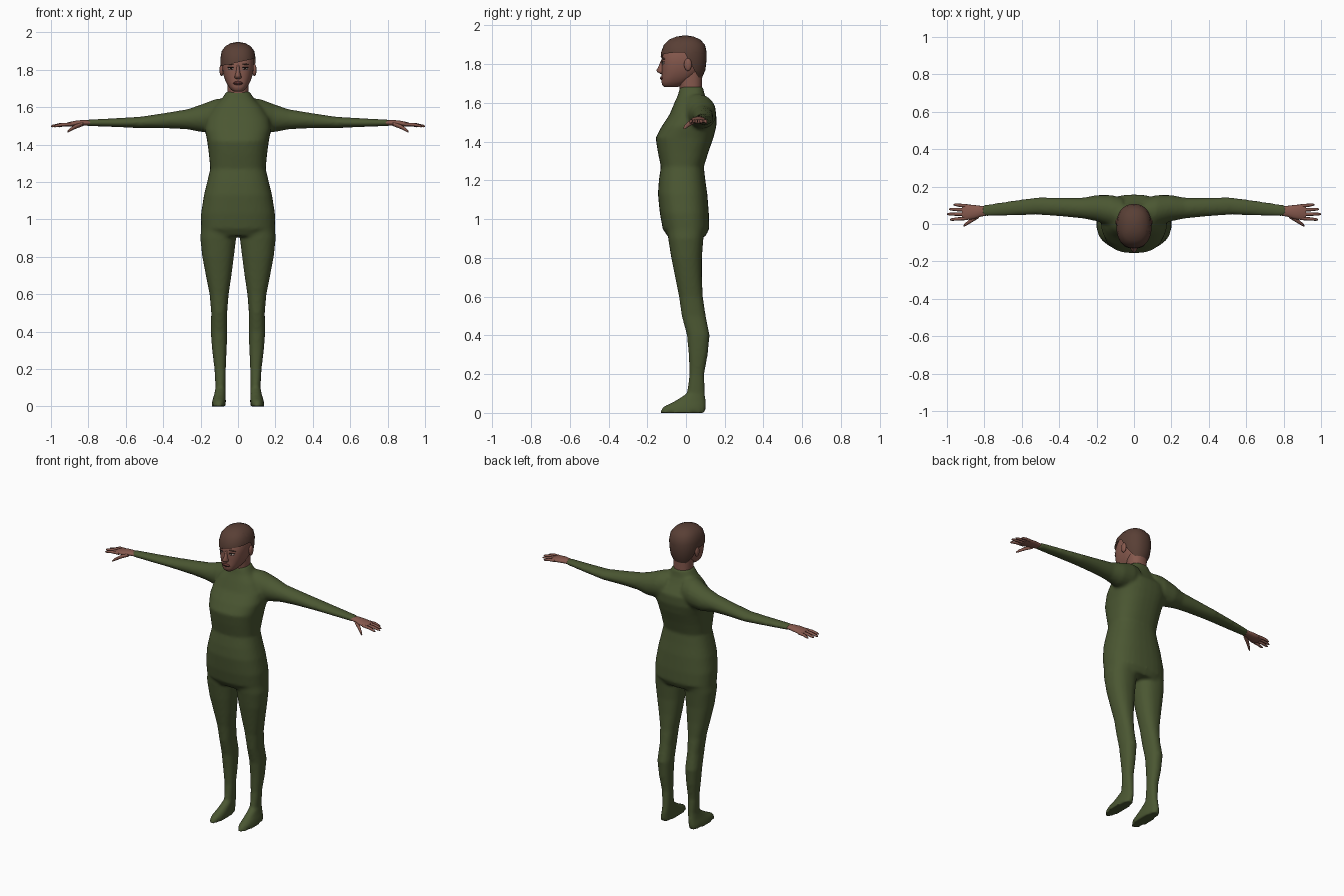
import bpy, bmesh, math
from mathutils import Vector, Matrix

if "Cube" in bpy.data.objects:
    bpy.data.objects.remove(bpy.data.objects["Cube"], do_unlink=True)


def material(name, color):
    mat = bpy.data.materials.new(name)
    mat.use_nodes = True
    rgba = (*color, 1.0)
    mat.diffuse_color = rgba
    mat.node_tree.nodes["Principled BSDF"].inputs["Base Color"].default_value = rgba
    return mat


GREEN = material("olive_suit", (0.07, 0.095, 0.032))
SKIN = material("skin", (0.24, 0.1, 0.075))
HAIR = material("brown_hair", (0.1, 0.05, 0.036))
LIPS = material("lips", (0.12, 0.035, 0.03))
WHITE = material("eye_white", (0.4, 0.34, 0.31))
DARK = material("dark_detail", (0.02, 0.012, 0.01))


def oval(rx, ry, power, sides):
    """Points of a rounded-box oval."""
    pts = []
    for i in range(sides):
        a = 2 * math.pi * i / sides
        c, s = math.cos(a), math.sin(a)
        pts.append((rx * math.copysign(abs(c) ** (2 / power), c),
                    ry * math.copysign(abs(s) ** (2 / power), s)))
    return pts


def loft(bm, rings):
    """Skin a closed tube over a list of point rings."""
    loops = [[bm.verts.new(p) for p in ring] for ring in rings]
    n = len(loops[0])
    for a, b in zip(loops, loops[1:]):
        for i in range(n):
            j = (i + 1) % n
            bm.faces.new((a[i], a[j], b[j], b[i]))
    bm.faces.new(loops[0][::-1])
    bm.faces.new(loops[-1])


def upright(bm, sections, power=2.3, sides=28):
    """Loft up z from (z, x_min, x_max, y_front, y_back)."""
    loft(bm, [[((x0 + x1) / 2 + u, (y0 + y1) / 2 + v, z)
               for u, v in oval((x1 - x0) / 2, (y1 - y0) / 2, power, sides)]
              for z, x0, x1, y0, y1 in sections])


def centred(bm, sections, power=2.3, sides=28):
    """Loft up z from (z, half_width, y_front, y_back)."""
    upright(bm, [(z, -w, w, y0, y1) for z, w, y0, y1 in sections], power, sides)


def sideways(bm, sections, side, sides=16):
    """Loft along x from (x, y, z, y_radius, z_radius)."""
    loft(bm, [[(side * x, y + u, z + v) for u, v in oval(ry, rz, 2, sides)]
              for x, y, z, ry, rz in sections])


def finish(name, bm, mat, sharp=60):
    bmesh.ops.recalc_face_normals(bm, faces=bm.faces)
    mesh = bpy.data.meshes.new(name)
    bm.to_mesh(mesh)
    bm.free()
    mesh.materials.append(mat)
    for p in mesh.polygons:
        p.use_smooth = True
    mesh.set_sharp_from_angle(angle=math.radians(sharp))
    obj = bpy.data.objects.new(name, mesh)
    bpy.context.scene.collection.objects.link(obj)
    return obj


def blob(name, mat, centre, size, turn=0.0, tilt=0.0):
    """Small flattened ellipsoid."""
    bm = bmesh.new()
    bmesh.ops.create_uvsphere(bm, u_segments=16, v_segments=10, radius=1)
    m = (Matrix.Translation(centre) @ Matrix.Rotation(turn, 4, 'Z')
         @ Matrix.Rotation(tilt, 4, 'Y') @ Matrix.Diagonal((*size, 1)))
    bm.transform(m)
    return finish(name, bm, mat)


# Suit: torso, legs and arms fused into one smooth skin
TORSO = [(.91, .16, -.095, .1), (.95, .198, -.12, .12), (1.03, .198, -.135, .118),
         (1.13, .182, -.145, .11), (1.2, .165, -.14, .1), (1.27, .148, -.13, .092),
         (1.35, .156, -.146, .117), (1.42, .165, -.157, .142), (1.48, .178, -.125, .157),
         (1.54, .17, -.085, .157), (1.6, .13, -.06, .118), (1.64, .09, -.042, .097),
         (1.685, .06, -.03, .087)]
LEG = [(0, .065, .142, -.137, .1), (.03, .065, .138, -.12, .102), (.06, .066, .128, -.06, .102),
       (.1, .067, .12, .005, .098), (.2, .065, .126, .018, .094), (.3, .061, .138, .014, .112),
       (.4, .057, .146, .005, .122), (.5, .058, .143, -.022, .102), (.6, .05, .152, -.036, .087),
       (.7, .035, .172, -.056, .082), (.8, .022, .191, -.076, .082), (.9, .01, .202, -.092, .09),
       (.97, .005, .195, -.1, .1)]
ARM = [(.06, .05, 1.56, .09, .09), (.12, .07, 1.553, .085, .09), (.2, .085, 1.54, .07, .073),
       (.27, .085, 1.535, .056, .054), (.37, .09, 1.529, .051, .043),
       (.52, .096, 1.518, .046, .031), (.65, .085, 1.517, .04, .024),
       (.81, .07, 1.516, .031, .017)]
bm = bmesh.new()
centred(bm, TORSO, 2.5, 32)
for side in (1, -1):
    upright(bm, [(z, *sorted((side * a, side * b)), f, k) for z, a, b, f, k in LEG])
    sideways(bm, ARM, side, 20)
suit = finish("body_suit", bm, GREEN)
remesh = suit.modifiers.new("fuse", 'REMESH')
remesh.mode = 'VOXEL'
remesh.voxel_size = 0.01
remesh.use_smooth_shade = True
smooth = suit.modifiers.new("soften", 'SMOOTH')
smooth.factor = 0.5
smooth.iterations = 5

# Hands: palm, four fingers and a thumb
PALM = [(.78, .07, 1.516, .024, .012), (.82, .068, 1.516, .029, .015),
        (.86, .064, 1.513, .038, .016), (.9, .063, 1.508, .042, .013),
        (.92, .063, 1.506, .036, .009)]
FINGERS = [(.097, .103, .965), (.075, .079, .99), (.052, .053, 1.0), (.03, .024, .985)]
for side, label in ((1, "left"), (-1, "right")):
    bm = bmesh.new()
    sideways(bm, PALM, side)
    for y0, y1, tip in FINGERS:
        mid = (.9 + tip) / 2
        sideways(bm, [(.89, y0, 1.508, .009, .009), (mid, (y0 + y1) / 2, 1.506, .009, .009),
                      (tip - .01, y1, 1.499, .007, .007), (tip, y1, 1.497, .003, .003)], side, 8)
    sideways(bm, [(.83, .045, 1.51, .014, .012), (.87, .02, 1.495, .013, .012),
                  (.9, -.002, 1.477, .009, .009), (.912, -.01, 1.468, .004, .004)], side, 8)
    finish(label + "_hand", bm, SKIN)

# Neck and head
bm = bmesh.new()
centred(bm, [(1.6, .056, -.02, .08), (1.68, .056, -.033, .083), (1.8, .06, -.04, .085)])
finish("neck", bm, SKIN)
bm = bmesh.new()
centred(bm, [(1.683, .022, -.112, -.04), (1.692, .036, -.123, -.02), (1.71, .051, -.127, .02),
             (1.735, .065, -.126, .05), (1.77, .078, -.125, .08), (1.81, .084, -.126, .092),
             (1.85, .084, -.12, .093), (1.9, .07, -.095, .08), (1.93, .035, -.05, .04)], 2.5, 32)
finish("head", bm, SKIN)
bm = bmesh.new()
centred(bm, [(1.75, .012, -.132, -.1), (1.758, .019, -.147, -.1), (1.768, .017, -.153, -.1),
             (1.785, .011, -.143, -.1), (1.825, .008, -.127, -.1)], 2, 12)
finish("nose", bm, SKIN)

# Hair: a cap trimmed to a side-swept fringe, and a piece behind the ears
CAP = [(1.73, .07, -.115, .083), (1.77, .086, -.128, .1), (1.82, .093, -.132, .106),
       (1.86, .094, -.129, .107), (1.9, .087, -.114, .098), (1.927, .066, -.088, .074),
       (1.942, .038, -.05, .04), (1.947, .012, -.02, .01)]
for name, point, normal in (("hair_top", (0, 0, 1.84), (-.22, 0, 1)),
                            ("hair_back", (0, .015, 1.82), (0, .09, .05))):
    bm = bmesh.new()
    centred(bm, CAP, 2.3, 32)
    bmesh.ops.bisect_plane(bm, geom=bm.verts[:] + bm.edges[:] + bm.faces[:],
                           plane_co=Vector(point), plane_no=Vector(normal).normalized(),
                           clear_inner=True)
    finish(name, bm, HAIR)

# Face details
for side, label in ((1, "left"), (-1, "right")):
    turn = side * math.radians(24)
    blob(label + "_ear", SKIN, (side * .088, .01, 1.798), (.011, .02, .033))
    blob(label + "_eye", WHITE, (side * .038, -.118, 1.806), (.017, .005, .006), turn)
    blob(label + "_iris", DARK, (side * .037, -.121, 1.806), (.006, .004, .006), turn)
    blob(label + "_lash", DARK, (side * .039, -.119, 1.812), (.02, .005, .0025), turn)
    blob(label + "_brow", HAIR, (side * .04, -.117, 1.829), (.022, .005, .004),
         turn, side * .12)
blob("lips", LIPS, (0, -.122, 1.728), (.026, .012, .011))
blob("mouth_line", DARK, (0, -.126, 1.728), (.024, .0095, .003))
